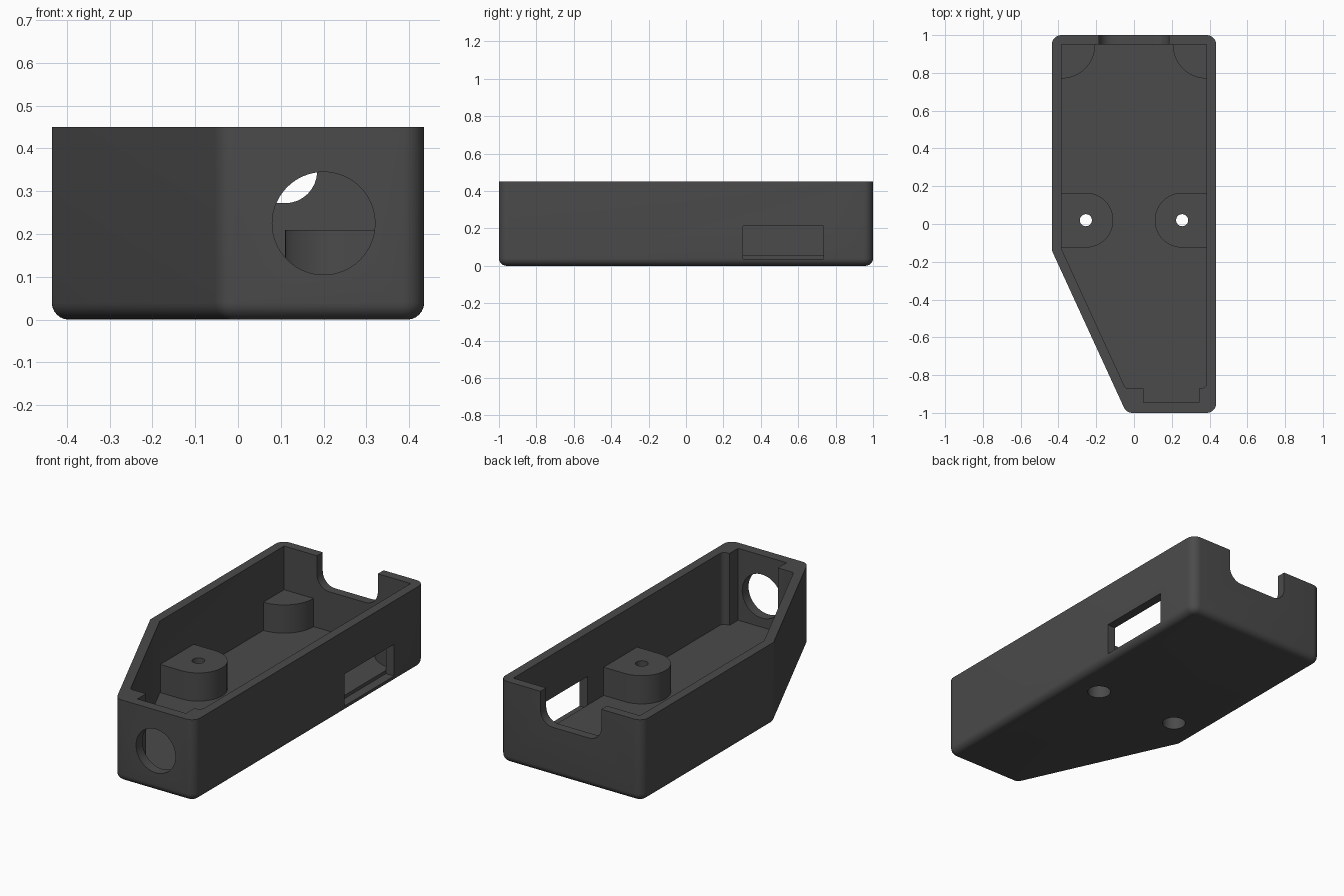
import bpy, bmesh, math
from mathutils import Vector, Matrix

if "Cube" in bpy.data.objects:
    bpy.data.objects.remove(bpy.data.objects["Cube"])

FLOOR, TOP, POST_TOP = 0.055, 0.45, 0.21

grey = bpy.data.materials.new("dark_grey_plastic")
grey.diffuse_color = (0.07, 0.07, 0.07, 1)
grey.use_nodes = True
grey.node_tree.nodes["Principled BSDF"].inputs["Base Color"].default_value = grey.diffuse_color


def rounded(corners, seg=8):
    """Outline from (x, y, radius) corners, with arcs where radius > 0."""
    out, n = [], len(corners)
    for i, (x, y, r) in enumerate(corners):
        p = Vector((x, y))
        a = (Vector(corners[i - 1][:2]) - p).normalized()
        b = (Vector(corners[(i + 1) % n][:2]) - p).normalized()
        if r == 0:
            out.append(p)
            continue
        half = a.angle(b) / 2
        centre = p + (a + b).normalized() * (r / math.sin(half))
        start = p + a * (r / math.tan(half)) - centre
        end = p + b * (r / math.tan(half)) - centre
        sweep = math.atan2(start.x * end.y - start.y * end.x, start.dot(end))
        for k in range(seg + 1):
            out.append(centre + Matrix.Rotation(sweep * k / seg, 2) @ start)
    return out


def prism(name, outline, low, high, axis="z", bottom_bevel=0):
    """Extrude an outline along z, or an (x, z) outline along y."""
    bm = bmesh.new()
    place = (lambda p, h: (p[0], p[1], h)) if axis == "z" else (lambda p, h: (p[0], h, p[1]))
    base = bm.faces.new([bm.verts.new(place(p, low)) for p in outline])
    lift = Vector(place((0, 0), high - low))
    ext = bmesh.ops.extrude_face_region(bm, geom=[base], use_keep_orig=True)
    bmesh.ops.translate(bm, vec=lift, verts=[g for g in ext["geom"] if isinstance(g, bmesh.types.BMVert)])
    bmesh.ops.recalc_face_normals(bm, faces=bm.faces[:])
    if bottom_bevel:
        edges = [e for e in bm.edges if all(abs(v.co.z - low) < 1e-5 for v in e.verts)]
        bmesh.ops.bevel(bm, geom=edges, offset=bottom_bevel, segments=6, profile=0.5, affect="EDGES")
    mesh = bpy.data.meshes.new(name)
    bm.to_mesh(mesh)
    bm.free()
    mesh.materials.append(grey)
    obj = bpy.data.objects.new(name, mesh)
    bpy.context.collection.objects.link(obj)
    return obj


def circle(cx, cy, r, n=48):
    return [(cx + r * math.cos(2 * math.pi * k / n), cy + r * math.sin(2 * math.pi * k / n)) for k in range(n)]


def box(x0, x1, y0, y1):
    return [(x0, y0), (x1, y0), (x1, y1), (x0, y1)]


def combine(target, tool, operation):
    mod = target.modifiers.new("join", "BOOLEAN")
    mod.operation, mod.object, mod.solver = operation, tool, "EXACT"
    bpy.context.view_layer.objects.active = target
    bpy.ops.object.modifier_apply(modifier=mod.name)
    bpy.data.objects.remove(tool)


# Outer body with rounded corners and rounded bottom edge
shell = prism("enclosure_shell", rounded([
    (0.435, -1, 0.05), (0.435, 1, 0.05), (-0.435, 1, 0.05),
    (-0.435, -0.14, 0.05), (-0.04, -1, 0.05)]), 0, TOP, bottom_bevel=0.04)

# Open cavity, with a recess in the thick front wall
combine(shell, prism("cavity", rounded([
    (0.385, -0.87, 0.03), (0.385, 0.95, 0), (-0.385, 0.95, 0), (-0.385, -0.129, 0),
    (-0.045, -0.87, 0.02)]), FLOOR, 0.6), "DIFFERENCE")
combine(shell, prism("front_recess", box(0.05, 0.345, -0.945, -0.8), FLOOR, 0.6), "DIFFERENCE")

for s in (-1, 1):
    # Screw boss: half round running into the side wall
    arc = [(s * (0.255 - 0.145 * math.sin(t)), 0.02 + 0.145 * math.cos(t))
           for t in (math.pi * k / 24 for k in range(25))]
    boss = arc + [(s * 0.4, -0.125), (s * 0.4, 0.165)]
    combine(shell, prism("screw_boss", boss, 0.045, POST_TOP), "UNION")
    # Quarter round post in the back corner
    arc = [(s * (0.385 - 0.18 * math.cos(t)), 0.95 - 0.18 * math.sin(t))
           for t in (math.pi / 2 * k / 16 for k in range(17))]
    post = [(s * 0.205, 0.96)] + arc + [(s * 0.395, 0.77), (s * 0.395, 0.96)]
    combine(shell, prism("corner_post", post, 0.045, POST_TOP), "UNION")
    # Screw hole with a wider bore from below
    combine(shell, prism("screw_hole", circle(s * 0.255, 0.02, 0.032, 32), -0.1, 0.4), "DIFFERENCE")
    combine(shell, prism("screw_bore", circle(s * 0.255, 0.02, 0.06, 32), -0.1, 0.13), "DIFFERENCE")

# Round front opening, side window and rear cable notch
combine(shell, prism("front_opening", circle(0.2, 0.225, 0.12, 64), -1.1, -0.9, "y"), "DIFFERENCE")
combine(shell, prism("side_window", box(0.385, 0.6, 0.305, 0.735), 0.037, 0.212), "DIFFERENCE")
combine(shell, prism("rear_notch", rounded([
    (-0.185, 0.272, 0.075), (0.185, 0.272, 0.075), (0.185, 0.6, 0), (-0.185, 0.6, 0)]),
    0.94, 1.1, "y"), "DIFFERENCE")

shell.select_set(True)
bpy.context.view_layer.objects.active = shell
bpy.ops.object.shade_smooth_by_angle(angle=math.radians(30))
